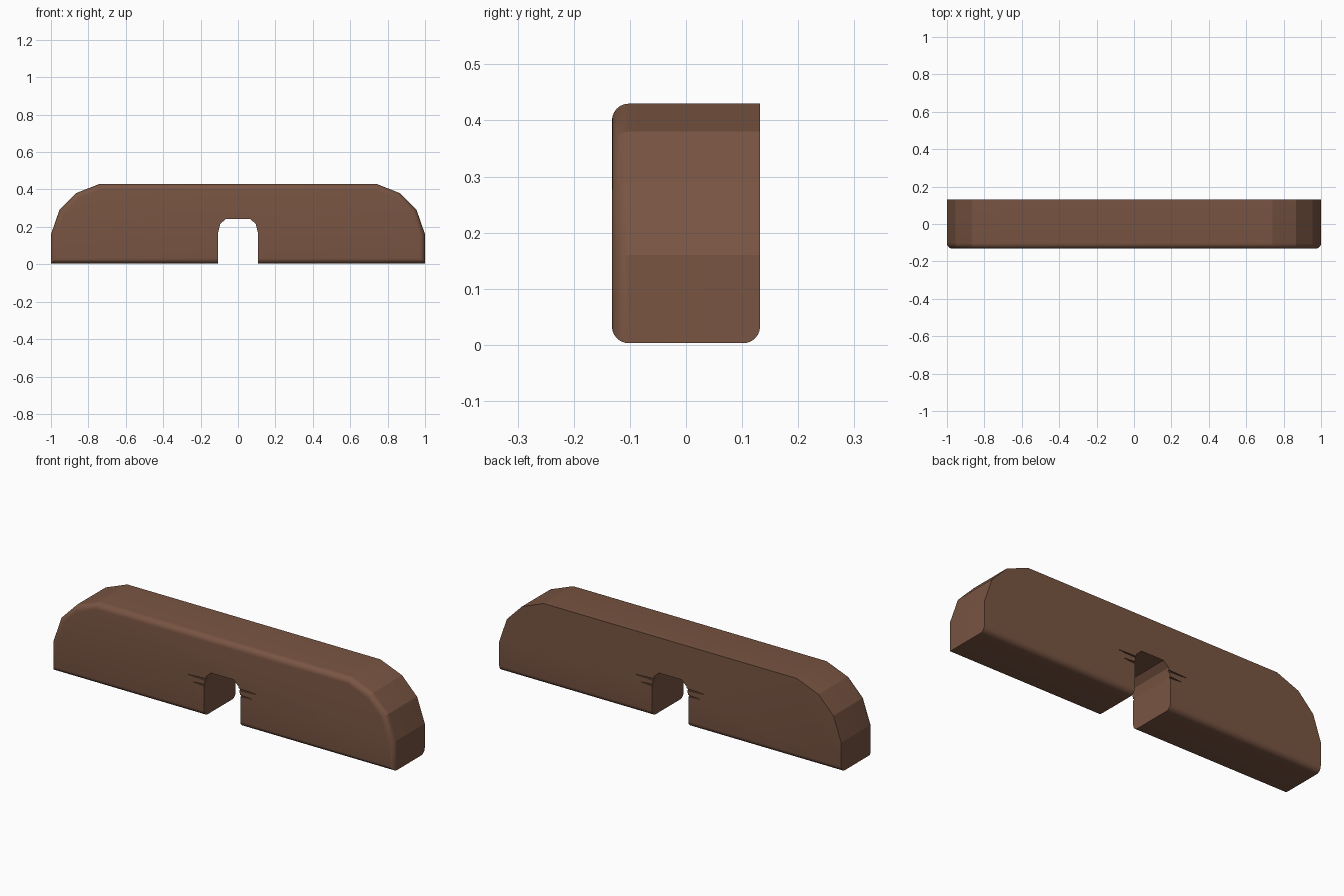
import bpy, bmesh, math

if "Cube" in bpy.data.objects:
    bpy.data.objects.remove(bpy.data.objects["Cube"])

D = 0.132  # half depth


def extrude_profile(name, pts, y0, y1):
    """Solid made from an x-z outline swept along y."""
    bm = bmesh.new()
    face = bm.faces.new([bm.verts.new((x, y0, z)) for x, z in pts])
    ext = bmesh.ops.extrude_face_region(bm, geom=[face])
    verts = [v for v in ext["geom"] if isinstance(v, bmesh.types.BMVert)]
    bmesh.ops.translate(bm, verts=verts, vec=(0, y1 - y0, 0))
    bmesh.ops.recalc_face_normals(bm, faces=bm.faces[:])
    mesh = bpy.data.meshes.new(name)
    obj = bpy.data.objects.new(name, mesh)
    bpy.context.collection.objects.link(obj)
    return obj, bm


def mirrored(half):
    return half + [(-x, z) for x, z in reversed(half)]


def cut(target, cutter):
    cutter.hide_render = True
    cutter.hide_set(True)
    mod = target.modifiers.new(cutter.name, 'BOOLEAN')
    mod.operation = 'DIFFERENCE'
    mod.solver = 'EXACT'
    mod.object = cutter


# Arched bar with faceted shoulders
outline = mirrored([(1, 0.003), (1, 0.16), (0.955, 0.29), (0.867, 0.38), (0.74, 0.43)])
body, bm = extrude_profile("arched_bar", outline, -D, D)

# Rounded front rim and rounded lower back edge
rim = [e for e in bm.edges if all(v.co.y < 0 for v in e.verts)]
bmesh.ops.bevel(bm, geom=rim, offset=0.03, segments=6, profile=0.5, affect='EDGES')
low = [e for e in bm.edges if all(v.co.y > D - 0.001 and v.co.z < 0.01 for v in e.verts)]
bmesh.ops.bevel(bm, geom=low, offset=0.03, segments=6, profile=0.5, affect='EDGES')
bmesh.ops.recalc_face_normals(bm, faces=bm.faces[:])
bm.to_mesh(body.data)
bm.free()

# Central through notch with a chamfered top
notch, bm = extrude_profile(
    "notch_cutter",
    mirrored([(0.106, -0.1), (0.106, 0.17), (0.095, 0.215), (0.065, 0.243)]),
    -0.3, 0.3)
bm.to_mesh(notch.data)
bm.free()
cut(body, notch)

# Fine tapering creases beside the notch, on both faces
for side in (-1, 1):
    for face in (-1, 1):
        for i, (z, length) in enumerate(((0.2, 0.2), (0.168, 0.17))):
            pts = [(side * 0.09, z - 0.005), (side * length, z - 0.001),
                   (side * length, z + 0.001), (side * 0.09, z + 0.005)]
            crease, bm = extrude_profile(f"crease_cutter_{side}_{face}_{i}", pts,
                                         face * (D - 0.007), face * (D + 0.05))
            bm.to_mesh(crease.data)
            bm.free()
            cut(body, crease)

# Brown finish
mat = bpy.data.materials.new("brown")
mat.diffuse_color = (0.19, 0.09, 0.055, 1)
mat.use_nodes = True
mat.node_tree.nodes["Principled BSDF"].inputs["Base Color"].default_value = mat.diffuse_color
body.data.materials.append(mat)

# Apply the cuts, then smooth only the rounded edges
bpy.context.view_layer.objects.active = body
body.select_set(True)
for mod in list(body.modifiers):
    bpy.ops.object.modifier_apply(modifier=mod.name)
bpy.ops.object.shade_smooth_by_angle(angle=math.radians(18))
for obj in list(bpy.data.objects):
    if obj is not body and "cutter" in obj.name:
        bpy.data.objects.remove(obj)
